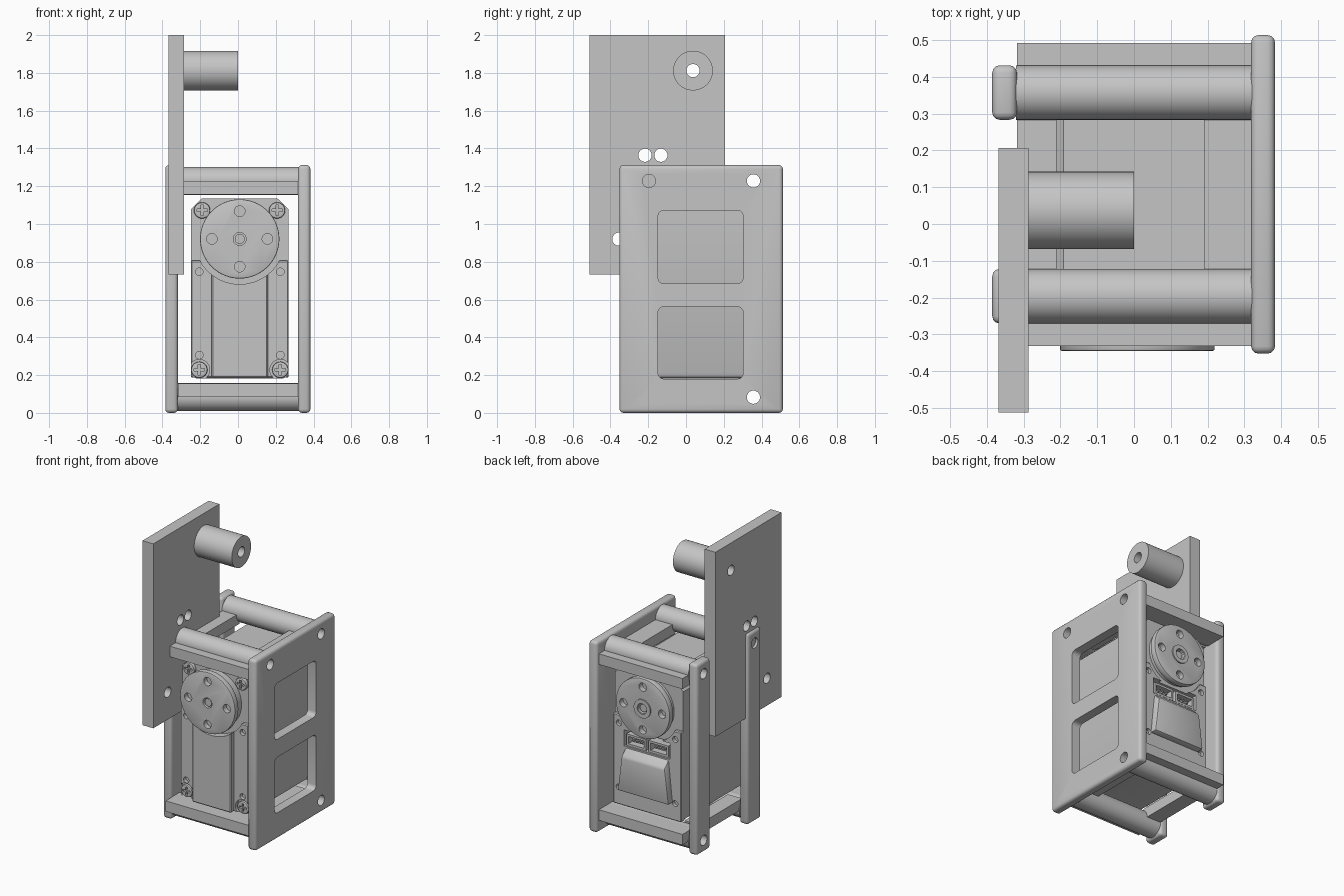
import bpy, bmesh, math
from mathutils import Matrix, Vector

if "Cube" in bpy.data.objects:
    bpy.data.objects.remove(bpy.data.objects["Cube"])

grey = bpy.data.materials.new("plain grey")
grey.use_nodes = True
COLOUR = (0.56, 0.56, 0.56, 1)
grey.diffuse_color = COLOUR
grey.node_tree.nodes["Principled BSDF"].inputs["Base Color"].default_value = COLOUR


def finish(name, bm):
    bmesh.ops.recalc_face_normals(bm, faces=bm.faces)
    mesh = bpy.data.meshes.new(name)
    bm.to_mesh(mesh)
    bm.free()
    mesh.materials.append(grey)
    ob = bpy.data.objects.new(name, mesh)
    bpy.context.collection.objects.link(ob)
    return ob


def apply_modifiers(ob):
    bpy.context.view_layer.update()
    done = ob.evaluated_get(bpy.context.evaluated_depsgraph_get())
    mesh = bpy.data.meshes.new_from_object(done)
    ob.modifiers.clear()
    ob.data = mesh


def round_edges(ob, width, segments=3):
    mod = ob.modifiers.new("round", 'BEVEL')
    mod.width, mod.segments, mod.limit_method = width, segments, 'ANGLE'
    apply_modifiers(ob)


def box(name, x, y, z, bevel=0, segments=3):
    bm = bmesh.new()
    bmesh.ops.create_cube(bm, size=1)
    for v in bm.verts:
        v.co = [a + (b - a) * (c + 0.5) for (a, b), c in zip((x, y, z), v.co)]
    ob = finish(name, bm)
    if bevel:
        round_edges(ob, bevel, segments)
    return ob


def cylinder(name, axis, span, a, b, r, sides=48):
    """Cylinder along x or y; a, b are the other two coordinates in order."""
    bm = bmesh.new()
    bmesh.ops.create_cone(bm, cap_ends=True, segments=sides, radius1=r,
                          radius2=r, depth=span[1] - span[0])
    mid = (span[0] + span[1]) / 2
    turn = Matrix.Rotation(math.pi / 2, 4, 'Y' if axis == 'x' else 'X')
    place = Vector((mid, a, b) if axis == 'x' else (a, mid, b))
    bm.transform(Matrix.Translation(place) @ turn)
    return finish(name, bm)


def prism(name, outline, y):
    """Front-facing outline of (x, z) points, extruded along y."""
    bm = bmesh.new()
    face = bm.faces.new([bm.verts.new((px, y[0], pz)) for px, pz in outline])
    new = bmesh.ops.extrude_face_region(bm, geom=[face])["geom"]
    verts = [g for g in new if isinstance(g, bmesh.types.BMVert)]
    bmesh.ops.translate(bm, verts=verts, vec=(0, y[1] - y[0], 0))
    return finish(name, bm)


def cut(ob, *cutters):
    for cutter in cutters:
        cutter.hide_render = True
        mod = ob.modifiers.new("cut", 'BOOLEAN')
        mod.operation, mod.solver, mod.object = 'DIFFERENCE', 'EXACT', cutter
    apply_modifiers(ob)
    for cutter in cutters:
        bpy.data.objects.remove(cutter)


ROD_Y, ROD_Z, HOLE = (-0.196, 0.357), (0.083, 1.228), 0.035


def bore(y, z):
    return cylinder("bore", 'x', (-0.6, 0.6), y, z, HOLE, 32)


# Frame side plate with two windows and four holes
side = box("side_plate", (0.318, 0.383), (-0.352, 0.513), (0, 1.312), 0.02)
windows = []
for low, high in ((0.18, 0.562), (0.685, 1.072)):
    window = box("window", (0.2, 0.5), (-0.148, 0.302), (low, high))
    bm = bmesh.new()
    bm.from_mesh(window.data)
    along = [e for e in bm.edges if abs(e.verts[0].co.x - e.verts[1].co.x) > 0.1]
    bmesh.ops.bevel(bm, geom=along, offset=0.03, segments=5, profile=0.5, affect='EDGES')
    bm.to_mesh(window.data)
    bm.free()
    windows.append(window)
cut(side, *windows, *[bore(y, z) for y in ROD_Y for z in ROD_Z])

# Upright bars on the open side
for label, y in zip(("front", "rear"), ROD_Y):
    bar = box(label + "_upright", (-0.385, -0.318), (y - 0.074, y + 0.074), (0, 1.312), 0.02)
    cut(bar, *[bore(y, z) for z in ROD_Z])

# Cross rods with their flat ledges, and the rails joining front to rear
for level, z in zip(("lower", "upper"), ROD_Z):
    ledge = (z, z + 0.073) if level == "lower" else (z - 0.073, z)
    for label, y, edge in zip(("front", "rear"), ROD_Y, (-0.332, 0.492)):
        rod = cylinder(f"{level}_{label}_rod", 'x', (-0.32, 0.32), y, z, 0.074)
        cut(rod, bore(y, z))
        strip = box(f"{level}_{label}_ledge", (-0.318, 0.319), sorted((y, edge)), ledge)
        cut(strip, bore(y, z))
    for label, x in (("right", (-0.318, -0.21)), ("left", (0.19, 0.319))):
        box(f"{level}_{label}_rail", x, (ROD_Y[0] + 0.04, ROD_Y[1] - 0.04), ledge)

# Tall mounting plate and its hollow post
plate = box("tall_plate", (-0.368, -0.286), (-0.512, 0.206), (0.732, 2))
POST = (0.037, 1.812)
cut(plate, bore(-0.217, 1.364), bore(-0.133, 1.364), bore(-0.355, 0.92), bore(*POST))
post = cylinder("post", 'x', (-0.286, 0), *POST, 0.105, 64)
cut(post, bore(*POST))

# Motor body with chamfered upper corners and rounded lower ones
CX, HORN_Z = 0.009, 0.921
LEFT, RIGHT = -0.25, 0.268
base = [(RIGHT - 0.03, 0.182), (RIGHT - 0.009, 0.191), (RIGHT, 0.212)]
half = base + [(RIGHT, 1.078), (0.209, 1.135)]
body = prism("motor_body", half + [(2 * CX - x, z) for x, z in reversed(half)], (-0.245, 0.387))


def tool(x, z, r):
    return cylinder("tool", 'y', (-0.6, 0.7), x, z, r, 40)


def recess():
    return box("recess", (-0.165, 0.185), (0.345, 0.6), (0.6, 0.71))


# Raised lower cover plates, front and rear, cleared around horn and screws
cut(body, recess())
corner_x = (-0.205, 0.224)
for label, y in (("front", (-0.27, -0.23)), ("rear", (0.37, 0.41))):
    cover = box(label + "_cover", (LEFT, RIGHT), y, (0.187, 0.806), 0.006, 1)
    pins = [tool(x, z, 0.02) for x in corner_x for z in (0.306, 0.747)]
    cut(cover, tool(CX, HORN_Z, 0.24), *pins)
    if label == "front":
        cut(cover, *[tool(x, 0.228, 0.055) for x in corner_x])
    else:
        cut(cover, recess())

# Raised centre panel on the front
panel = box("centre_panel", (-0.14, 0.158), (-0.302, -0.24), (0.185, 0.76), 0.008, 1)
cut(panel, tool(CX, HORN_Z, 0.24))

# Round horns, front and rear
for label, y, r, neck in (("front", (-0.345, -0.305), 0.21, (-0.31, -0.23)),
                          ("rear", (0.415, 0.458), 0.205, (0.37, 0.42))):
    horn = cylinder(label + "_horn", 'y', y, CX, HORN_Z, r, 64)
    round_edges(horn, 0.006, 2)
    holes = [tool(CX + 0.147 * math.cos(k * math.pi / 2),
                  HORN_Z + 0.147 * math.sin(k * math.pi / 2), 0.028) for k in range(4)]
    cut(horn, *holes, tool(CX, HORN_Z, 0.034))
    cylinder(label + "_horn_neck", 'y', neck, CX, HORN_Z, 0.19, 64)
    tip = (y[0] + 0.008, y[1] + 0.01) if label == "front" else (y[0] - 0.01, y[1] - 0.008)
    cylinder(label + "_horn_screw", 'y', tip, CX, HORN_Z, 0.026, 32)
hub = cylinder("rear_hub_ring", 'y', (0.45, 0.466), CX, HORN_Z, 0.063)
cut(hub, tool(CX, HORN_Z, 0.036))

# Cross-head screws on the front corners
spots = [(x, 0.228) for x in corner_x] + [(-0.19, 1.072), (0.207, 1.072)]
for i, (x, z) in enumerate(spots):
    screw = cylinder(f"corner_screw_{i + 1}", 'y', (-0.268, -0.23), x, z, 0.043, 32)
    round_edges(screw, 0.008, 2)
    cut(screw, *[box("slot", (x - w, x + w), (-0.3, -0.25), (z - h, z + h))
                 for w, h in ((0.028, 0.007), (0.007, 0.028))])

# Rear box with sloped top that narrows upwards
rear = box("rear_box", (-0.185, 0.205), (0.385, 0.455), (0.305, 0.615))
for v in rear.data.vertices:
    if v.co.z > 0.5:
        v.co.x += 0.03 if v.co.x < 0 else -0.03
        if v.co.y > 0.42:
            v.co.z = 0.545
round_edges(rear, 0.012, 2)

# Sockets with pins, set in the recess above the box
for i in range(2):
    x = -0.15 + i * 0.17
    socket = box(f"socket_{i + 1}", (x, x + 0.15), (0.34, 0.405), (0.605, 0.685))
    cut(socket, box("slot", (x + 0.015, x + 0.135), (0.36, 0.6), (0.62, 0.67)))
    for k in range(3):
        px = x + 0.04 + k * 0.03
        box(f"socket_{i + 1}_pin_{k + 1}", (px, px + 0.01), (0.35, 0.4), (0.64, 0.65))

# Smooth shading with sharp edges kept
bpy.ops.object.select_all(action='DESELECT')
parts = [o for o in bpy.context.scene.objects if o.type == 'MESH']
for ob in parts:
    ob.select_set(True)
bpy.context.view_layer.objects.active = parts[0]
bpy.ops.object.shade_smooth_by_angle(angle=math.radians(30))
